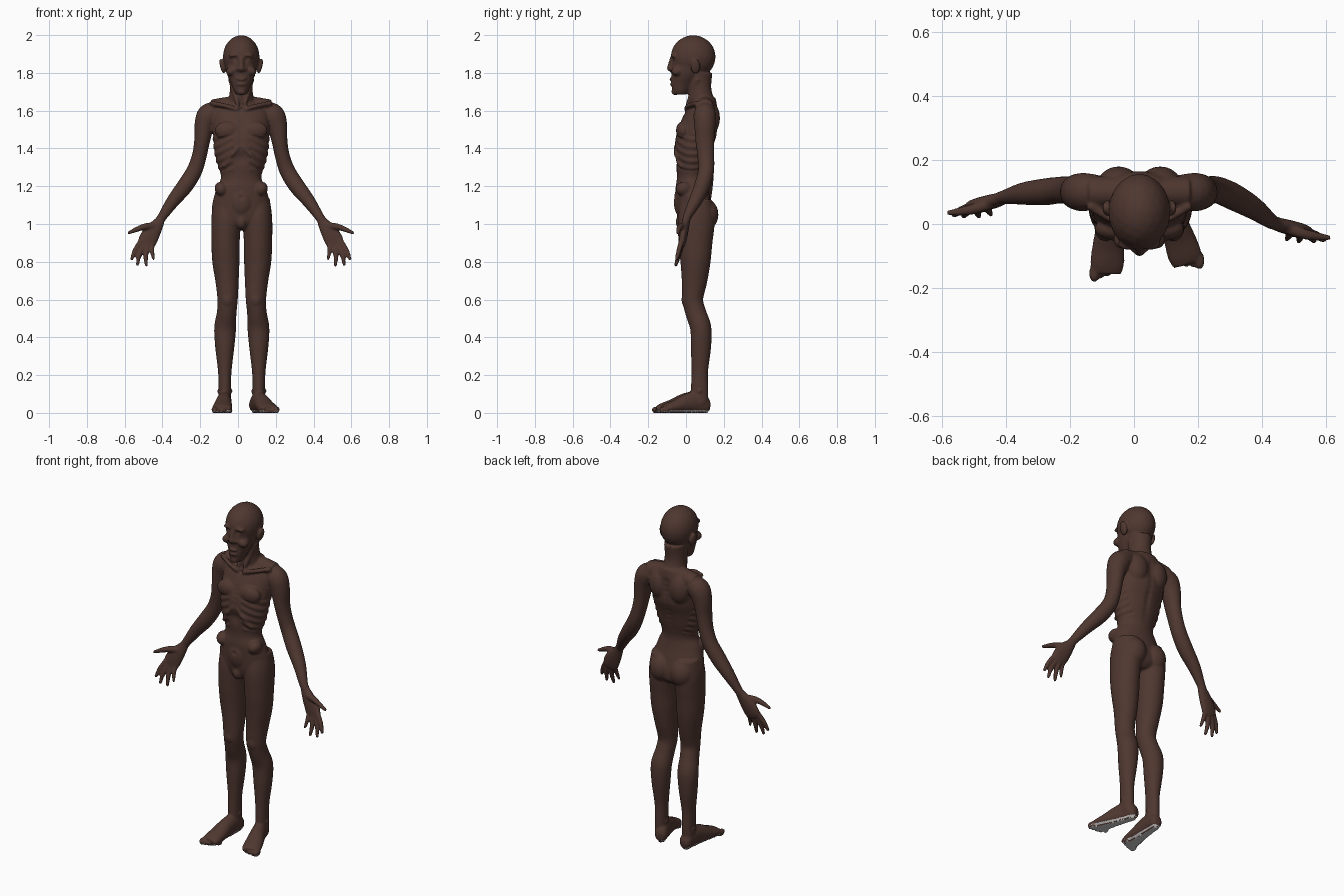
import bpy, bmesh, math
from mathutils import Vector, Matrix

CX = 0.017                      # body midline
bm = bmesh.new()


def blob(x, y, z, rx, ry, rz, turn=0.0):
    m = Matrix.Translation((x, y, z)) @ Matrix.Rotation(turn, 4, 'Y') @ Matrix.Diagonal((rx, ry, rz, 1))
    bmesh.ops.create_icosphere(bm, subdivisions=3, radius=1, matrix=m)


def pair(dx, y, z, rx, ry, rz, turn=0.0):
    for s in (-1, 1):
        blob(CX + s * dx, y, z, rx, ry, rz, s * turn)


def loft(rows, ref=None, n=24, sub=5):
    """Elliptical rings (x, y, z, ra, rb) splined into a closed tube; flat rings without ref."""
    rows = [Vector(r if len(r) == 5 else (*r, r[3])) for r in rows]
    ext = [rows[0]] + rows + [rows[-1]]
    pts = []
    for i in range(len(rows) - 1):
        a, b, c, d = ext[i:i + 4]
        for k in range(sub):
            t = k / sub
            pts.append(0.5 * (2 * b + (c - a) * t + (2 * a - 5 * b + 4 * c - d) * t * t
                              + (3 * b - a - 3 * c + d) * t ** 3))
    pts.append(rows[-1])
    rings = []
    for i, p in enumerate(pts):
        u, v = Vector((1, 0, 0)), Vector((0, 1, 0))
        if ref:
            t = (pts[min(i + 1, len(pts) - 1)] - pts[max(i - 1, 0)])
            t = Vector(t[:3]).normalized()
            u = t.cross(Vector(ref)).normalized()
            v = t.cross(u)
        o = Vector(p[:3])
        rings.append([bm.verts.new(o + u * p[3] * math.cos(w) + v * p[4] * math.sin(w))
                      for w in (2 * math.pi * j / n for j in range(n))])
    for r, q in zip(rings, rings[1:]):
        for j in range(n):
            bm.faces.new((r[j], r[(j + 1) % n], q[(j + 1) % n], q[j]))
    bm.faces.new(rings[0][::-1])
    bm.faces.new(rings[-1])


# torso and neck: z, y, half width, half depth
torso = [(1.67, .11, .07, .045), (1.62, .09, .135, .075), (1.55, .07, .15, .095), (1.47, .055, .15, .108),
         (1.40, .04, .145, .1), (1.33, .035, .132, .09), (1.25, .03, .107, .078), (1.19, .03, .13, .085),
         (1.12, .04, .15, .093), (1.05, .05, .155, .098), (1.0, .055, .12, .09), (.97, .055, .04, .06)]
loft([(CX, y, z, a, b) for z, y, a, b in torso], n=40)
neck = [(1.58, .1, .1, .065), (1.65, .085, .07, .066), (1.72, .07, .06, .064), (1.8, .062, .066, .078)]
loft([(CX, y, z, a, b) for z, y, a, b in neck])
loft([(CX - .15, .1, 1.61, .05), (CX, .1, 1.635, .045), (CX + .15, .1, 1.61, .05)], (0, 1, 0))
for s in (-1, 1):
    # neck cords, collar bones, rib arch
    loft([(CX + s * .055, .06, 1.77, .016), (CX + s * .012, .0, 1.61, .01)], (0, 1, 0))
    loft([(CX + s * .012, -.0, 1.605, .012), (CX + s * .08, .012, 1.625, .012),
          (CX + s * .16, .06, 1.64, .014)], (0, 1, 0))
    loft([(CX + s * .012, -.053, 1.41, .012), (CX + s * .05, -.05, 1.36, .013),
          (CX + s * .09, -.02, 1.3, .012)], (0, 1, 0))
pair(.07, -.015, 1.495, .07, .038, .05)         # chest muscles
pair(.065, .125, 1.56, .065, .055, .09)         # shoulder blades
pair(.105, -.01, 1.185, .035, .045, .04, .5)    # hip bones
pair(.068, .1, 1.05, .07, .072, .085)           # buttocks
blob(CX, -.03, 1.12, .06, .035, .08)            # belly
blob(CX, -.02, 1.01, .03, .035, .04)            # groin

# head
skull = [(1.685, -.03, .026, .03), (1.70, -.028, .038, .043), (1.74, -.015, .053, .062),
         (1.79, .005, .074, .082), (1.85, .02, .084, .098), (1.9, .03, .085, .1)]
loft([(CX, y, z, a, b) for z, y, a, b in skull], n=32)
blob(CX, .038, 1.885, .097, .119, .115)
blob(CX, -.078, 1.825, .02, .024, .02)                   # nose tip
loft([(CX, -.075, 1.88, .01), (CX, -.085, 1.83, .015)], (0, 1, 0))
pair(.02, -.07, 1.82, .013, .018, .012)                  # nostrils
pair(.035, -.062, 1.893, .032, .02, .013, .12)           # brows
pair(.052, -.048, 1.81, .03, .03, .024, .4)              # cheeks
pair(.034, -.06, 1.868, .014, .014, .012)                # eyelids
blob(CX, -.065, 1.765, .034, .024, .012)                 # upper lip
blob(CX, -.064, 1.74, .03, .022, .01)                    # lower lip
blob(CX, -.058, 1.7, .024, .02, .018)                    # chin
pair(.1, .05, 1.835, .012, .026, .042, .25)              # ears


# arms and hands, given for the -x side; the +x side is mirrored and swung forward
def swing(row, s):
    x, y, z = row[:3]
    if s > 0:
        x, y = .03 - x, y - .078 * min(1, max(0, (1.24 - z) / .2))
    return (x, y, z, *row[3:])


arm = [(-.11, .105, 1.6, .05, .05), (-.155, .1, 1.575, .062, .06), (-.178, .1, 1.52, .053, .056),
       (-.19, .1, 1.44, .042, .05), (-.205, .105, 1.36, .039, .045), (-.232, .106, 1.28, .042, .042),
       (-.282, .1, 1.2, .043, .042), (-.345, .095, 1.12, .035, .035), (-.4, .085, 1.04, .025, .023),
       (-.42, .08, 1.01, .025, .02)]
palm = [(-.41, .08, 1.02, .025, .02), (-.445, .07, .97, .042, .022), (-.475, .062, .92, .05, .02),
        (-.488, .056, .885, .045, .015)]
digits = [[(-.44, .07, .99, .02), (-.49, .05, .987, .017), (-.535, .04, .972, .014), (-.578, .035, .953, .009)],
          [(-.51, .055, .915, .014), (-.545, .04, .86, .013), (-.562, .028, .815, .009)],
          [(-.495, .056, .9, .014), (-.522, .038, .84, .013), (-.532, .025, .785, .009)],
          [(-.475, .058, .9, .014), (-.488, .04, .835, .013), (-.485, .025, .782, .009)],
          [(-.455, .062, .91, .013), (-.455, .045, .86, .012), (-.447, .03, .815, .008)]]
for s in (-1, 1):
    for part in [arm, palm] + digits:
        loft([swing(r, s) for r in part], (0, 1, 0))
    for part in digits:
        x, y, z, r = swing(part[-1], s)
        blob(x, y, z, r, r, r)

# legs
leg = [(-.058, .055, 1.13, .07, .08), (-.063, .055, 1.03, .078, .098), (-.066, .05, .9, .075, .09),
       (-.064, .05, .8, .072, .08), (-.058, .045, .7, .062, .068), (-.055, .036, .6, .054, .055),
       (-.06, .052, .53, .052, .055), (-.068, .078, .45, .058, .056), (-.07, .079, .35, .051, .054),
       (-.07, .073, .22, .036, .044), (-.07, .072, .13, .033, .046), (-.07, .072, .05, .034, .046)]
for s in (-1, 1):
    loft([((.04 - r[0]) if s > 0 else r[0], *r[1:]) for r in leg], (0, 1, 0))
    blob(.02 + s * .075, .002, .6, .034, .026, .042)     # kneecap
    blob(.02 + s * .09, .072, .115, .042, .02, .02)      # ankle bones


# feet: distance along foot, centre height, half width, half height
def foot(hx, hy, tx, ty, side):
    d = Vector((tx - hx, ty - hy, 0))
    w = Vector((-d.y, d.x, 0)).normalized() * side       # towards the big toe
    prof = [(0, .035, .018, .022), (.06, .038, .034, .04), (.25, .055, .038, .058), (.45, .05, .043, .052),
            (.65, .036, .05, .037), (.82, .026, .053, .027), (.92, .02, .047, .018)]
    loft([(hx + d.x * t, hy + d.y * t, z, a, b) for t, z, a, b in prof], (0, 0, 1))
    for k in range(5):
        p = Vector((hx, hy, 0)) + d * (.93 - .012 * k * k * .8) + w * (.038 - .02 * k)
        r = .017 if k == 0 else .012
        blob(p.x, p.y, r, r * .95, r * 1.7, r)


foot(-.066, .125, -.088, -.178, -1)
foot(.085, .125, .175, -.145, 1)

# fuse everything into one skin
bmesh.ops.recalc_face_normals(bm, faces=bm.faces)
raw = bpy.data.meshes.new("body_parts")
bm.to_mesh(raw)
bm.free()
tmp = bpy.data.objects.new("body_parts", raw)
bpy.context.collection.objects.link(tmp)
mod = tmp.modifiers.new("fuse", 'REMESH')
mod.mode = 'VOXEL'
mod.voxel_size = 0.006
mod = tmp.modifiers.new("soften", 'SMOOTH')
mod.factor, mod.iterations = 0.5, 5
bpy.context.view_layer.update()
mesh = bpy.data.meshes.new_from_object(tmp.evaluated_get(bpy.context.evaluated_depsgraph_get()))
bpy.data.objects.remove(tmp)
mesh.name = "body"
body = bpy.data.objects.new("body", mesh)
bpy.context.collection.objects.link(body)

# hollows: x offset, y, z, radius, depth
dents = [(s * .034, -.075, 1.872, .014, .008) for s in (-1, 1)]
dents += [(.012 * k, -.09 + .002 * k * k, 1.752 + .0015 * k * k, .007, .006) for k in range(-3, 4)]
dents += [(0, -.05, 1.35, .035, .012), (0, -.065, 1.14, .01, .008), (0, -.0, 1.62, .02, .01)]
dents += [(0, .16 - .0006 * k * k, 1.6 - .03 * k, .016, .007) for k in range(13)]
dents += [(0, -.04 - .002 * k, 1.56 - .025 * k, .012, .004) for k in range(6)]
dents = [(Vector((CX + x, y, z)), r, d) for x, y, z, r, d in dents]
normals = [v.normal.copy() for v in mesh.vertices]
for v, nrm in zip(mesh.vertices, normals):
    off = 0.0
    for c, r, d in dents:
        q = (v.co - c).length_squared / (r * r)
        if q < 6:
            off -= d * math.exp(-q)
    # ribs
    ax = abs(v.co.x - CX)
    if .04 < ax < .15 and 1.28 < v.co.z < 1.47 and v.co.y < .1:
        off += .0025 * math.sin((v.co.z + ax * .5) * 2 * math.pi / .042)
    v.co += nrm * off
    if v.co.z < .006:
        v.co.z = 0


# brown skin, pale soles
def material(name, rgb):
    m = bpy.data.materials.new(name)
    m.diffuse_color = (*rgb, 1)
    return m


mesh.materials.clear()
mesh.materials.append(material("dark_brown_skin", (.078, .038, .029)))
mesh.materials.append(material("pale_grey_sole", (.6, .6, .6)))
mesh.update()
for p in mesh.polygons:
    p.use_smooth = True
    p.material_index = 1 if p.center.z < .014 and p.normal.z < -.5 else 0
